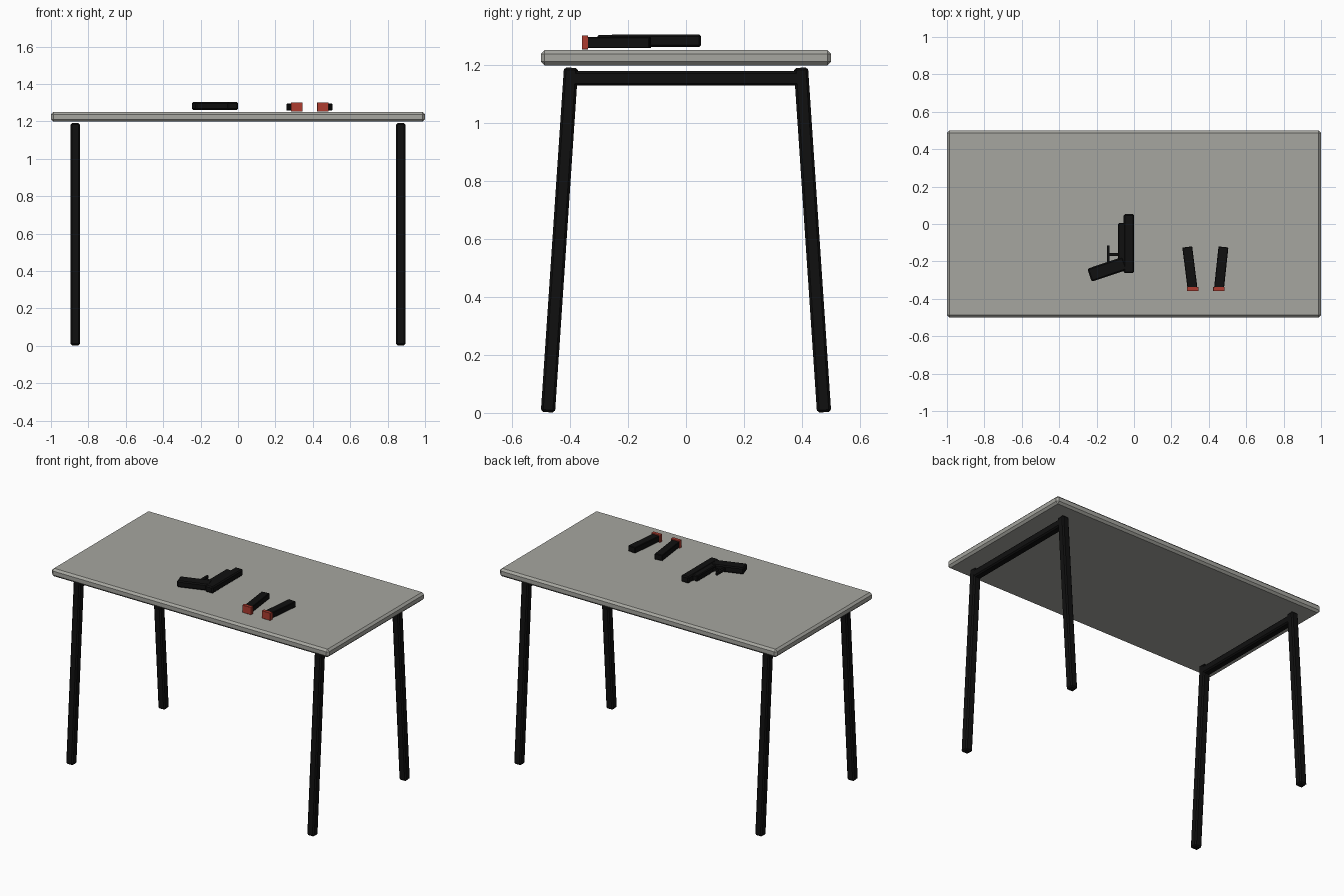
import bpy
import bmesh
import math
from mathutils import Matrix, Vector

if "Cube" in bpy.data.objects:
    bpy.data.objects.remove(bpy.data.objects["Cube"])


def material(name, rgb):
    m = bpy.data.materials.new(name)
    m.diffuse_color = (*rgb, 1)
    m.use_nodes = True
    m.node_tree.nodes["Principled BSDF"].inputs["Base Color"].default_value = m.diffuse_color
    return m


GREY = material("table_grey", (0.38, 0.38, 0.35))
BLACK = material("near_black", (0.005, 0.005, 0.005))
RED = material("base_red", (0.42, 0.045, 0.03))


def box(name, centre, size, mat, bevel=0.006, rx=0.0, rz=0.0):
    """Chamfered box, optionally turned about x or z."""
    bm = bmesh.new()
    bmesh.ops.create_cube(bm, size=1, matrix=Matrix.Diagonal((*size, 1)))
    if bevel:
        bmesh.ops.bevel(bm, geom=bm.edges[:], offset=bevel, segments=1,
                        affect='EDGES', profile=0.5)
    me = bpy.data.meshes.new(name)
    bm.to_mesh(me)
    bm.free()
    me.materials.append(mat)
    ob = bpy.data.objects.new(name, me)
    ob.location = Vector(centre)
    ob.rotation_euler = (rx, 0, rz)
    bpy.context.collection.objects.link(ob)
    return ob


# Table top
box("table_top", (0, 0, 1.224), (2, 1, 0.052), GREY, 0.013)

# Splayed legs and the bar joining each pair
for sx, side in ((-1, "left"), (1, "right")):
    for sy, end in ((-1, "front"), (1, "back")):
        box(f"{end}_{side}_leg", (sx * 0.87, sy * 0.436, 0.596),
            (0.05, 0.049, 1.19), BLACK, 0.008, rx=sy * 0.067)
    box(f"{side}_crossbar", (sx * 0.87, 0, 1.153), (0.05, 0.78, 0.05), BLACK, 0.008)

# Pistol lying on its side
Z = 1.282
box("pistol_slide", (-0.027, -0.105, Z), (0.056, 0.315, 0.043), BLACK, 0.007)
box("pistol_frame", (-0.055, -0.108, Z), (0.062, 0.225, 0.038), BLACK, 0.005)
box("pistol_grip", (-0.143, -0.242, Z), (0.2, 0.073, 0.042), BLACK, 0.007,
    rz=math.radians(18.5))
box("trigger_guard_bar", (-0.105, -0.163, Z), (0.07, 0.014, 0.016), BLACK, 0)
box("trigger_guard_front", (-0.137, -0.16, Z), (0.014, 0.088, 0.016), BLACK, 0)

# Two magazines with red base plates
for name, x0, x1 in (("left", 0.312, 0.285), ("right", 0.455, 0.478)):
    turn = math.atan2(x0 - x1, 0.215)
    box(f"{name}_magazine", ((x0 + x1) / 2, -0.232, 1.276),
        (0.053, 0.22, 0.038), BLACK, 0.003, rz=turn)
    box(f"{name}_magazine_base", (x0 + (0.002 if x0 < 0.4 else -0.001), -0.348, 1.277),
        (0.062, 0.022, 0.049), RED, 0.001)
